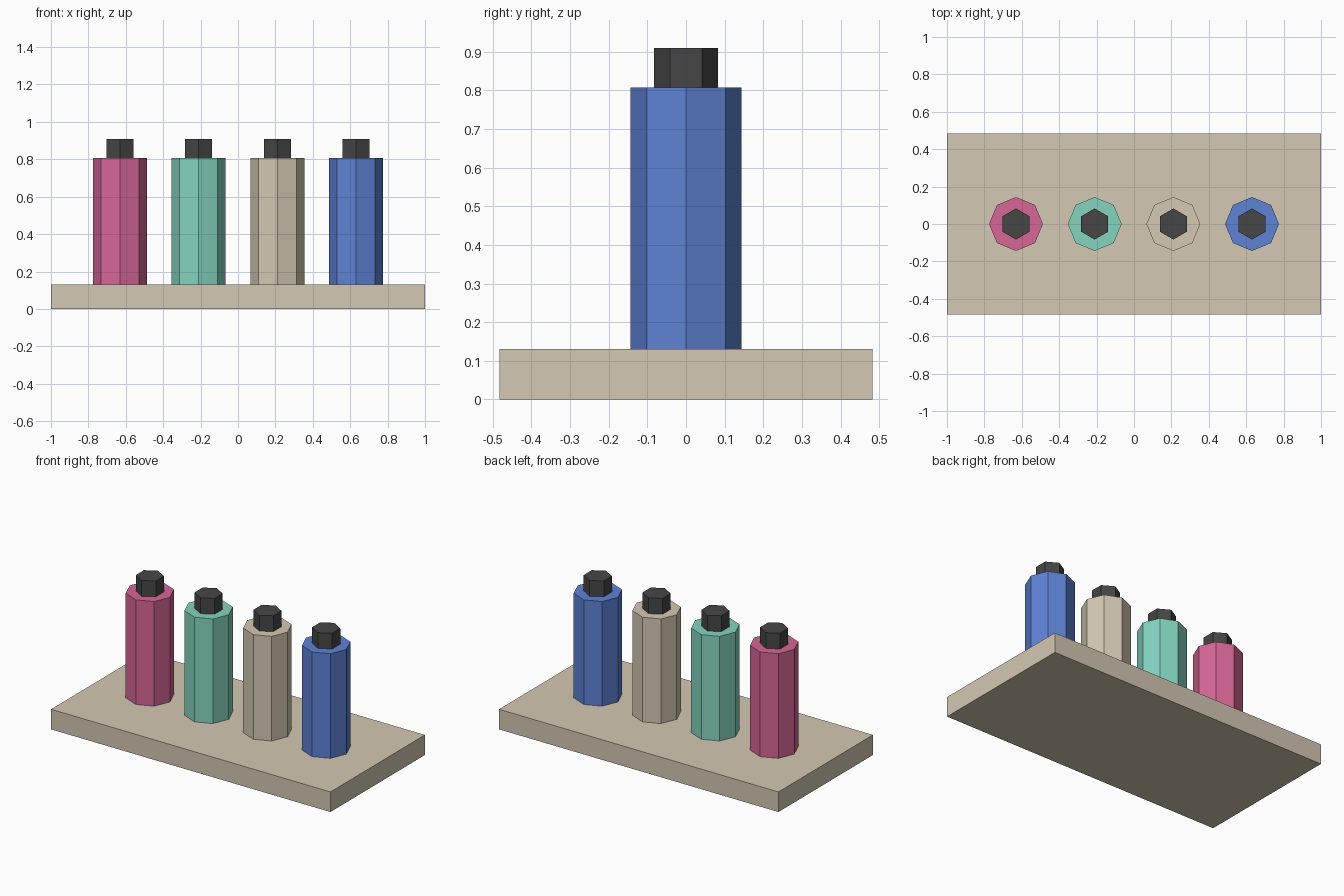
import bpy, math

if "Cube" in bpy.data.objects:
    bpy.data.objects.remove(bpy.data.objects["Cube"])


def material(name, rgb):
    # sRGB 0-255 to linear diffuse colour
    lin = [((c / 255 + 0.055) / 1.055) ** 2.4 for c in rgb]
    m = bpy.data.materials.new(name)
    m.diffuse_color = (*lin, 1)
    m.use_nodes = True
    m.node_tree.nodes["Principled BSDF"].inputs["Base Color"].default_value = m.diffuse_color
    return m


beige = material("beige", (211, 200, 179))
pink = material("pink", (214, 102, 150))
teal = material("teal", (132, 212, 193))
blue = material("blue", (94, 130, 212))
charcoal = material("charcoal", (70, 70, 70))


def prism(name, sides, radius, x, z0, z1, mat, turn=0.0):
    bpy.ops.mesh.primitive_cylinder_add(
        vertices=sides, radius=radius, depth=z1 - z0,
        location=(x, 0, (z0 + z1) / 2), rotation=(0, 0, turn))
    ob = bpy.context.object
    ob.name = name
    ob.data.materials.append(mat)
    return ob


# Base board
bpy.ops.mesh.primitive_cube_add(size=1, location=(0, 0, 0.065))
board = bpy.context.object
board.name = "base_board"
board.scale = (2.0, 0.966, 0.13)
board.data.materials.append(beige)

# Row of octagonal bottles with hexagonal caps (corners point along y)
for i, mat in enumerate((pink, teal, beige, blue)):
    x = -0.631 + i * 0.4207
    prism(f"bottle_{i + 1}", 8, 0.144, x, 0.13, 0.807, mat)
    prism(f"cap_{i + 1}", 6, 0.083, x, 0.807, 0.909, charcoal)
